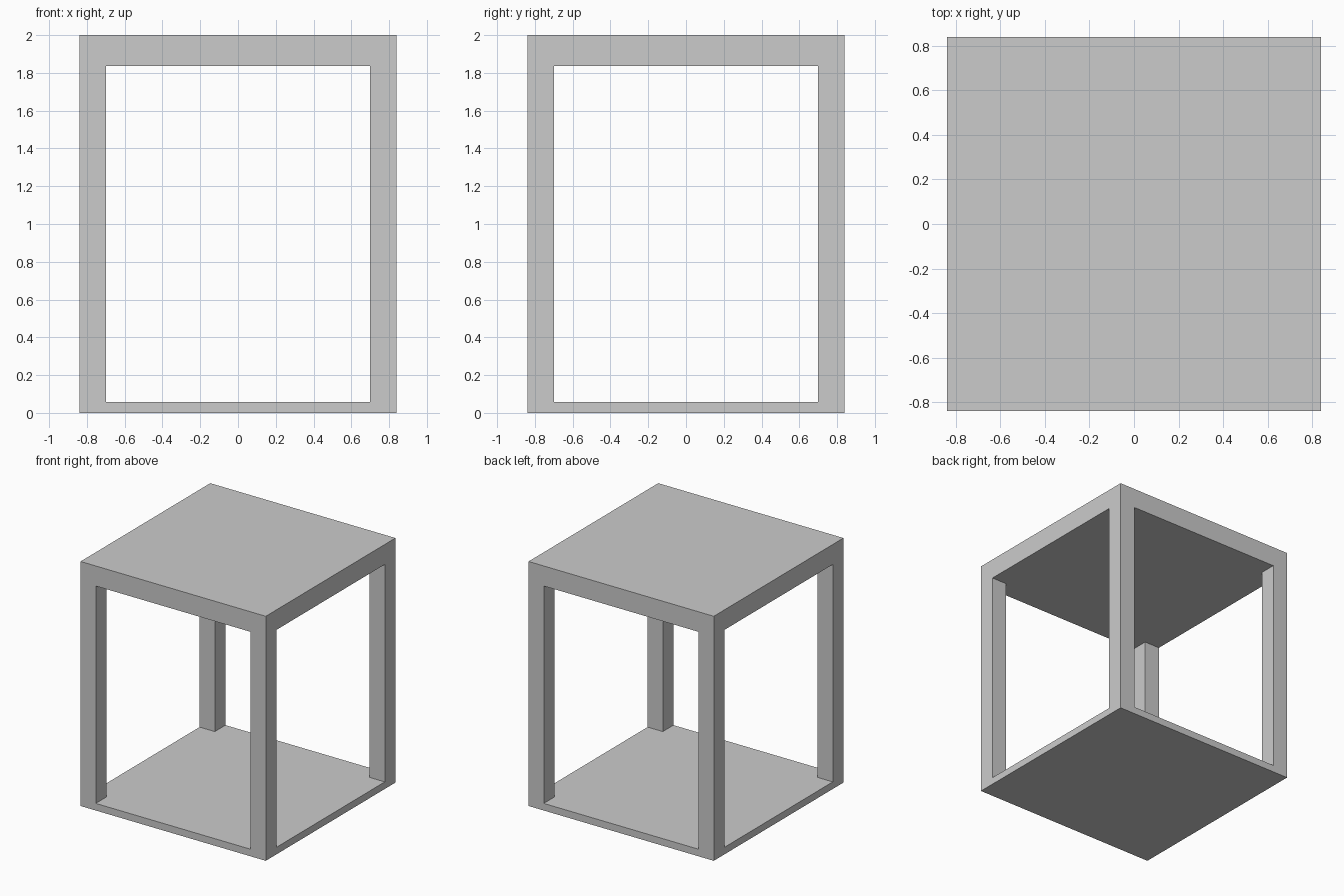
import bpy

if "Cube" in bpy.data.objects:
    bpy.data.objects.remove(bpy.data.objects["Cube"])

HALF = 0.838      # half width of the square footprint
LEG = 0.138       # leg thickness
BASE_TOP = 0.058  # upper face of the base plate
ROOF_LOW = 1.836  # lower face of the top slab
HEIGHT = 2.0


def box(name, x, y, z0, z1, width):
    """Square block of the given width, from z0 up to z1."""
    bpy.ops.mesh.primitive_cube_add(size=1, location=(x, y, (z0 + z1) / 2))
    obj = bpy.context.object
    obj.name = name
    obj.scale = (width, width, z1 - z0)
    bpy.ops.object.transform_apply(location=False, rotation=False, scale=True)
    return obj


# Horizontal slabs
box("base_plate", 0, 0, 0, BASE_TOP, 2 * HALF)
box("top_slab", 0, 0, ROOF_LOW, HEIGHT, 2 * HALF)

# Four corner legs, flush with the slab edges
offset = HALF - LEG / 2
for side_y, y in (("front", -offset), ("back", offset)):
    for side_x, x in (("left", -offset), ("right", offset)):
        box(f"{side_y}_{side_x}_leg", x, y, BASE_TOP, ROOF_LOW, LEG)
